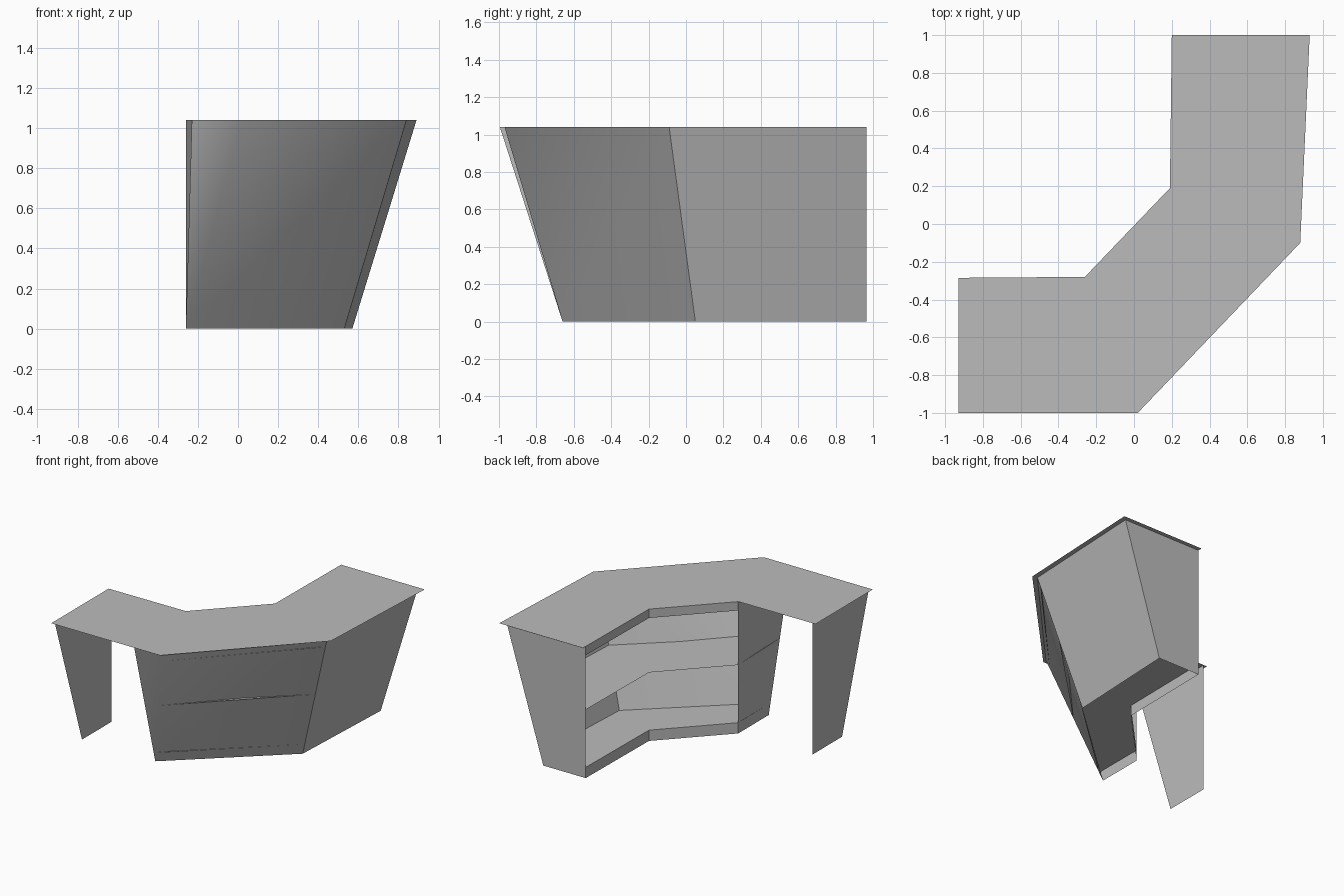
import bpy, bmesh
from mathutils import Vector

cube = bpy.data.objects.get("Cube")
if cube:
    bpy.data.objects.remove(cube, do_unlink=True)

# One plain grey finish for every panel
GREY = (0.5, 0.5, 0.5, 1.0)
grey = bpy.data.materials.new("light_grey_panel")
grey.use_nodes = True
grey.diffuse_color = GREY
grey.node_tree.nodes["Principled BSDF"].inputs["Base Color"].default_value = GREY

HEIGHT = 1.04
KICK, SHELF, CEILING = 0.085, 0.54, 0.97

# Cabinet outline, counter-clockwise from the front corner: (at floor, at top)
OUTLINE = [
    ((-0.26, -0.66), (-0.23, -0.97)),
    ((-0.26, -0.66), (0.02, -0.97)),
    ((0.53, 0.05), (0.84, -0.09)),
    ((0.57, 0.965), (0.89, 0.965)),
    ((0.20, 0.965), (0.20, 0.965)),
    ((0.19, 0.19), (0.19, 0.19)),
    ((-0.26, -0.28), (-0.26, -0.28)),
]


def point(i, z):
    """Outline corner i at height z, following the lean of the walls."""
    low, high = OUTLINE[i % len(OUTLINE)]
    return Vector(low).lerp(Vector(high), z / HEIGHT).to_3d() + Vector((0, 0, z))


def panel(name, faces, smooth=False):
    """Thin sheet made of one or more faces; touching corners are joined."""
    bm = bmesh.new()
    for corners in faces:
        bm.faces.new([bm.verts.new(c) for c in corners])
    bmesh.ops.remove_doubles(bm, verts=bm.verts, dist=0.0005)
    for f in bm.faces:
        f.smooth = smooth
    mesh = bpy.data.meshes.new(name)
    bm.to_mesh(mesh)
    bm.free()
    mesh.materials.append(grey)
    obj = bpy.data.objects.new(name, mesh)
    bpy.context.collection.objects.link(obj)
    return obj


def wall(i, z0=0, z1=HEIGHT):
    """Face between outline corners i and i + 1."""
    return [point(i, z0), point(i + 1, z0), point(i + 1, z1), point(i, z1)]


# Worktop
panel("counter_top", [[(x, y, HEIGHT) for x, y in (
    (-0.93, -1), (0.02, -1), (0.88, -0.10), (0.93, 1),
    (0.20, 1), (0.19, 0.19), (-0.26, -0.28), (-0.93, -0.285))]])

# Leaning front, blended round the corner, and the outer side of the wing
panel("front_panel", [wall(0), wall(1)], smooth=True)
panel("wing_outer_panel", [wall(2)])

# Closed ends of the cabinet
panel("wing_end_panel", [wall(3)])
panel("desk_end_panel", [wall(6)])

# Plinth and top rail along the open inner side
panel("plinth", [wall(4, 0, KICK), wall(5, 0, KICK)])
panel("top_rail", [wall(4, CEILING), wall(5, CEILING)])

# Horizontal boards inside
for name, z in (("bottom_board", KICK), ("middle_shelf", SHELF), ("upper_board", CEILING)):
    panel(name, [[point(i, z) for i in range(len(OUTLINE))]])

# Separate leg panel under the far end of the worktop
panel("leg_panel", [[(-0.90, y, z) for y, z in (
    (-0.29, 0), (-0.66, 0), (-0.995, HEIGHT), (-0.29, HEIGHT))]])
